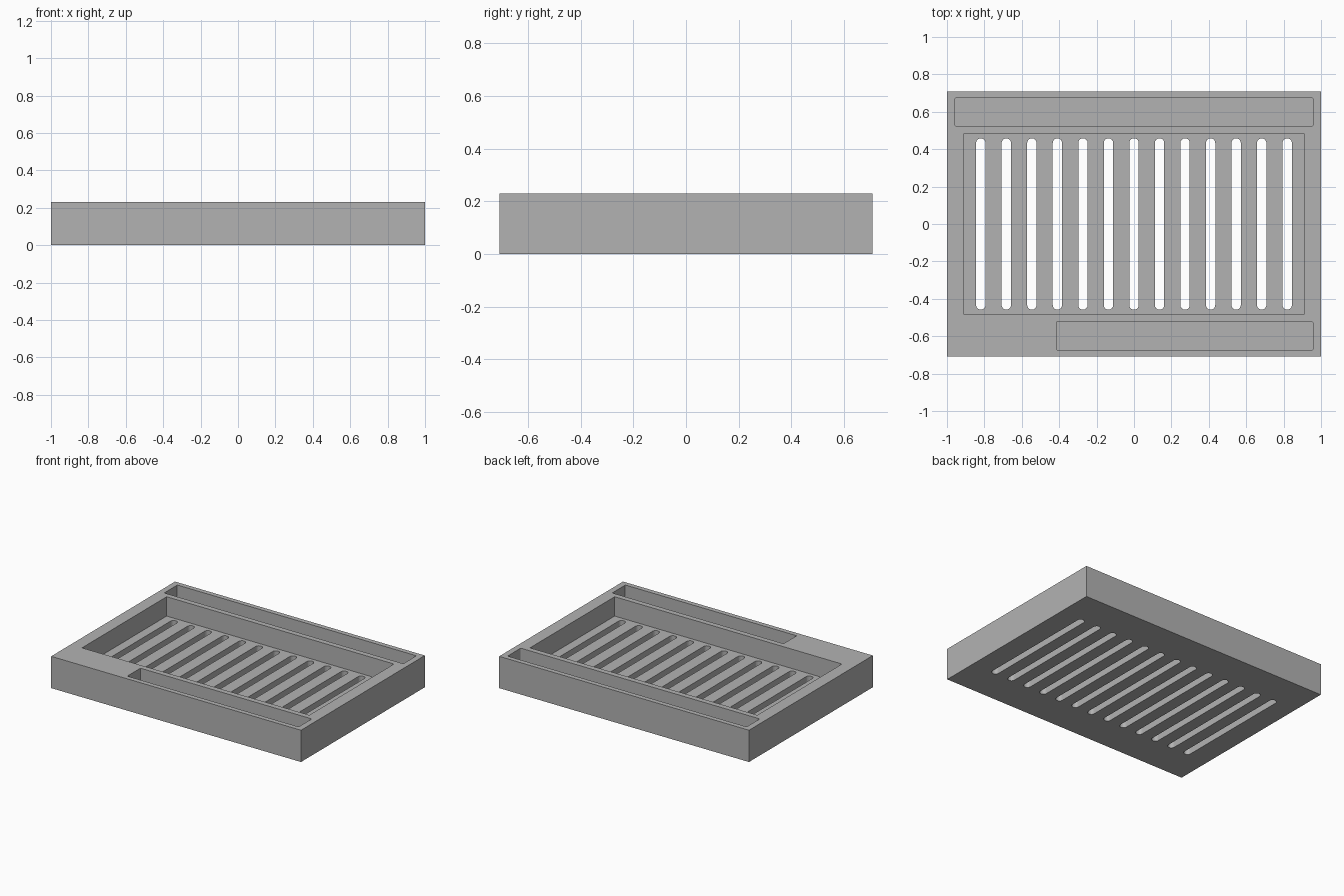
import bpy
import bmesh
from math import cos, sin, pi

cube = bpy.data.objects.get("Cube")
if cube:
    bpy.data.objects.remove(cube, do_unlink=True)

WIDTH, DEPTH, HEIGHT = 2.0, 1.416, 0.23
FLOOR = 0.09
SLOT_COUNT, SLOT_PITCH = 13, 0.1365

grey = bpy.data.materials.new("plain grey")
grey.use_nodes = True
grey.diffuse_color = (0.45, 0.45, 0.45, 1)
grey.node_tree.nodes["Principled BSDF"].inputs["Base Color"].default_value = grey.diffuse_color


def add_prism(bm, x0, x1, y0, y1, z0, z1, radius=0.0, steps=8):
    """Upright block, with rounded vertical corners if a radius is given."""
    corners = [(x1, y1, -1, -1), (x0, y1, 1, -1), (x0, y0, 1, 1), (x1, y0, -1, 1)]
    outline = []
    for i, (x, y, sx, sy) in enumerate(corners):
        if radius == 0:
            outline.append((x, y))
            continue
        for k in range(steps + 1):
            a = pi / 2 * (i + k / steps)
            outline.append((x + sx * radius + radius * cos(a),
                            y + sy * radius + radius * sin(a)))
    face = bm.faces.new([bm.verts.new((x, y, z0)) for x, y in outline])
    top = bmesh.ops.extrude_face_region(bm, geom=[face])["geom"]
    bmesh.ops.translate(bm, vec=(0, 0, z1 - z0),
                        verts=[v for v in top if isinstance(v, bmesh.types.BMVert)])


def make_object(name, prisms):
    bm = bmesh.new()
    for p in prisms:
        add_prism(bm, *p)
    bmesh.ops.remove_doubles(bm, verts=bm.verts, dist=1e-5)
    bmesh.ops.recalc_face_normals(bm, faces=bm.faces)
    mesh = bpy.data.meshes.new(name)
    bm.to_mesh(mesh)
    bm.free()
    mesh.materials.append(grey)
    obj = bpy.data.objects.new(name, mesh)
    bpy.context.collection.objects.link(obj)
    return obj


# Solid tray block
tray = make_object("tray", [(-WIDTH / 2, WIDTH / 2, -DEPTH / 2, DEPTH / 2, 0, HEIGHT)])

# Main basin, full-length back trough and shorter front trough
pockets = make_object("pocket_cutter", [
    (-0.91, 0.91, -0.484, 0.484, FLOOR, 0.4),
    (-0.957, 0.957, 0.523, 0.673, FLOOR, 0.4, 0.006, 3),
    (-0.415, 0.957, -0.673, -0.523, FLOOR, 0.4, 0.006, 3),
])

# Round-ended drain slots through the basin floor
slot_xs = [(i - (SLOT_COUNT - 1) / 2) * SLOT_PITCH for i in range(SLOT_COUNT)]
slots = make_object("slot_cutter", [
    (x - 0.025, x + 0.025, -0.458, 0.458, -0.1, 0.3, 0.025) for x in slot_xs])

# Cut the pockets, then the slots
for cutter in (pockets, slots):
    cutter.hide_render = True
    mod = tray.modifiers.new(cutter.name, 'BOOLEAN')
    mod.operation = 'DIFFERENCE'
    mod.solver = 'EXACT'
    mod.object = cutter
    bpy.context.view_layer.objects.active = tray
    bpy.ops.object.modifier_apply(modifier=mod.name)
    bpy.data.objects.remove(cutter, do_unlink=True)
